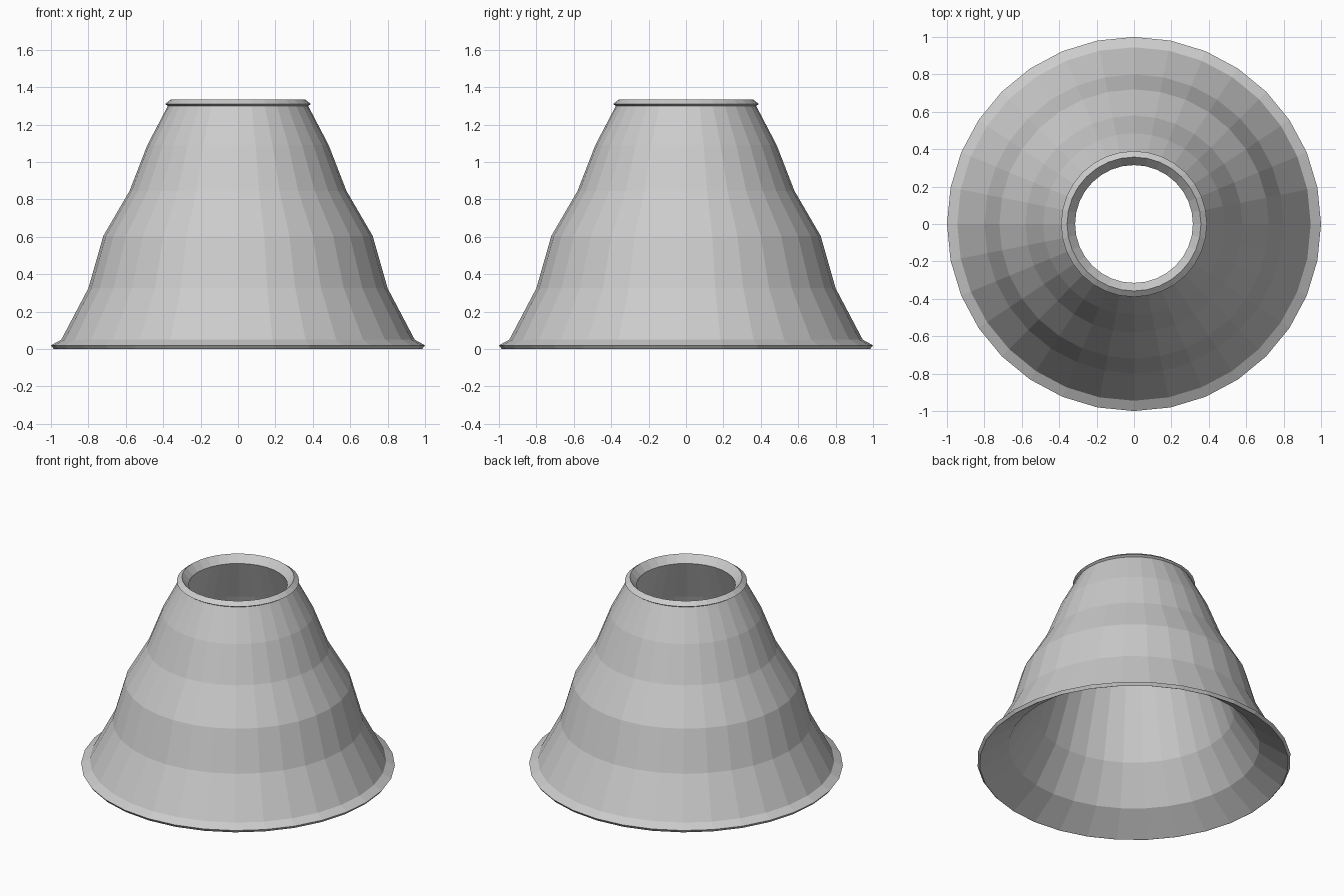
import bpy, bmesh, math

if "Cube" in bpy.data.objects:
    bpy.data.objects.remove(bpy.data.objects["Cube"])

SIDES = 32

# Closed cross-section (radius, height): outer wall upward, then inner wall downward
profile = [
    (0.985, 0.00), (1.00, 0.02), (0.945, 0.05), (0.80, 0.325),
    (0.72, 0.605), (0.58, 0.845), (0.485, 1.09), (0.375, 1.30),
    (0.39, 1.31), (0.358, 1.335),
    (0.315, 1.285), (0.43, 1.0), (0.64, 0.37), (0.80, 0.125), (0.98, 0.002),
]


def lathe(name, points, sides):
    """Revolve a closed profile around z into a flat-shaded object."""
    bm = bmesh.new()
    rings = []
    for r, z in points:
        rings.append([bm.verts.new((r * math.cos(2 * math.pi * i / sides),
                                    r * math.sin(2 * math.pi * i / sides), z))
                      for i in range(sides)])
    for k, low in enumerate(rings):
        high = rings[(k + 1) % len(rings)]
        for i in range(sides):
            j = (i + 1) % sides
            bm.faces.new((low[i], low[j], high[j], high[i]))
    bmesh.ops.recalc_face_normals(bm, faces=bm.faces)
    mesh = bpy.data.meshes.new(name)
    bm.to_mesh(mesh)
    bm.free()
    obj = bpy.data.objects.new(name, mesh)
    bpy.context.collection.objects.link(obj)
    return obj


# Flared lampshade with rolled rims
lathe("lampshade", profile, SIDES)
